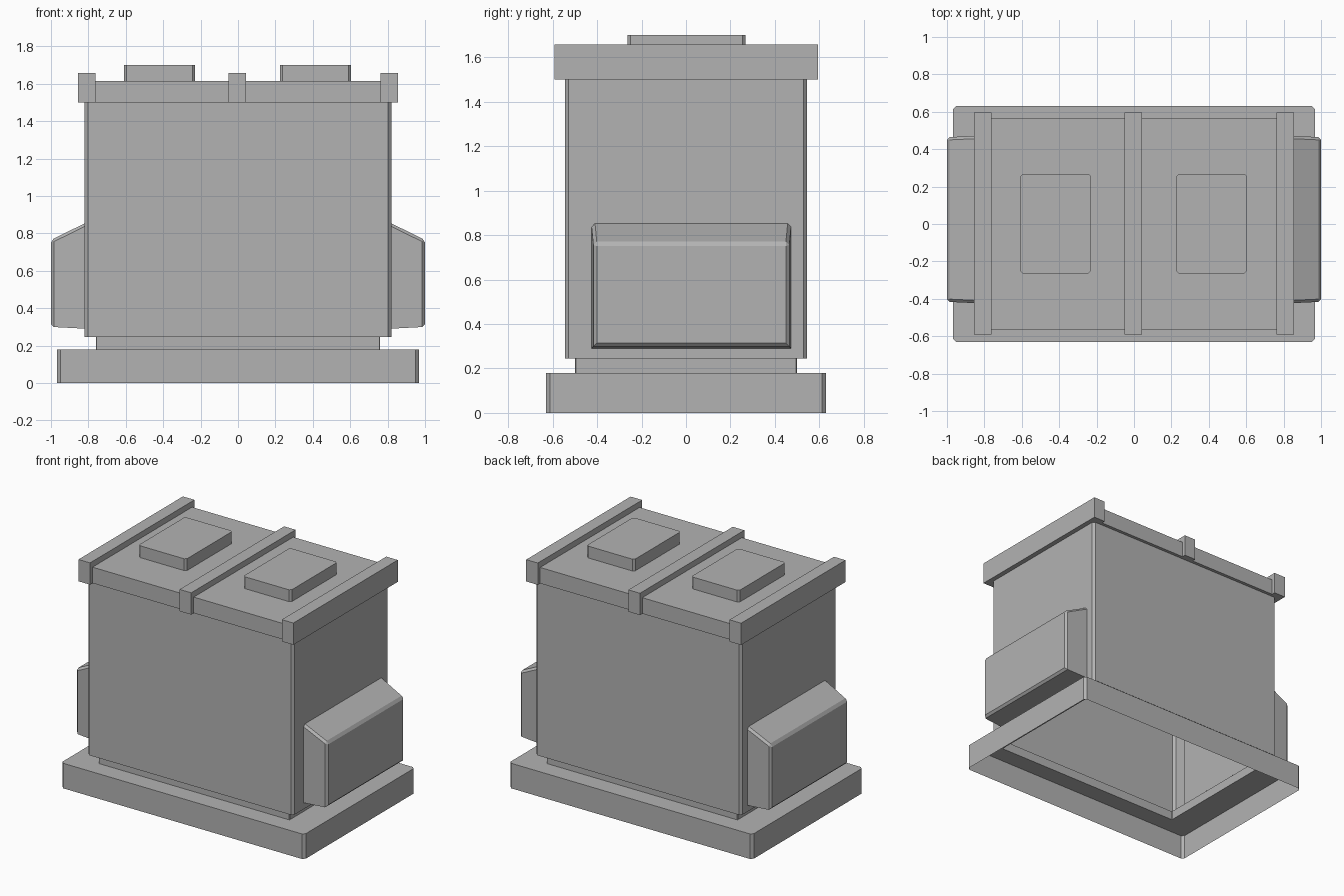
import bpy
import bmesh

cube = bpy.data.objects.get("Cube")
if cube:
    bpy.data.objects.remove(cube)

grey = bpy.data.materials.new("plain grey")
grey.use_nodes = True
colour = (0.45, 0.45, 0.45, 1)
grey.diffuse_color = colour
grey.node_tree.nodes["Principled BSDF"].inputs["Base Color"].default_value = colour


def finish(name, bm):
    bmesh.ops.recalc_face_normals(bm, faces=bm.faces)
    mesh = bpy.data.meshes.new(name)
    bm.to_mesh(mesh)
    bm.free()
    mesh.materials.append(grey)
    obj = bpy.data.objects.new(name, mesh)
    bpy.context.collection.objects.link(obj)
    return obj


def outline(x, y, cut):
    """Rectangle with chamfered corners, counter-clockwise."""
    return [(x, cut - y), (x, y - cut), (x - cut, y), (cut - x, y),
            (-x, y - cut), (-x, cut - y), (cut - x, -y), (x - cut, -y)]


def loft(name, levels, centre=(0, 0), closed_bottom=True):
    """Stack chamfered outlines given as (half x, half y, cut, z)."""
    bm = bmesh.new()
    rings = [[bm.verts.new((px + centre[0], py + centre[1], z))
              for px, py in outline(x, y, cut)] for x, y, cut, z in levels]
    for low, high in zip(rings, rings[1:]):
        for i in range(len(low)):
            j = (i + 1) % len(low)
            bm.faces.new((low[i], low[j], high[j], high[i]))
    bm.faces.new(rings[-1])
    if closed_bottom:
        bm.faces.new(rings[0][::-1])
    return finish(name, bm)


def box(name, x0, x1, y0, y1, z0, z1):
    bm = bmesh.new()
    bmesh.ops.create_cube(bm, size=1)
    for v in bm.verts:
        v.co = (x1 if v.co.x > 0 else x0, y1 if v.co.y > 0 else y0,
                z1 if v.co.z > 0 else z0)
    return finish(name, bm)


# Hollow cabinet: plinth, recessed neck and body, open underneath
loft("cabinet_body", [
    (0.968, 0.63, 0.018, 0), (0.968, 0.63, 0.018, 0.18),
    (0.76, 0.5, 0.004, 0.18), (0.76, 0.5, 0.004, 0.245),
    (0.82, 0.545, 0.017, 0.245), (0.82, 0.545, 0.017, 1.5)],
    closed_bottom=False)

# Lid with three ribs across it
box("lid", -0.8, 0.8, -0.563, 0.568, 1.5, 1.615)
for name, x in (("right_rib", -0.809), ("middle_rib", -0.004), ("left_rib", 0.809)):
    box(name, x - 0.046, x + 0.046, -0.592, 0.595, 1.5, 1.657)

# Raised pads on the lid
for name, x in (("right_pad", -0.419), ("left_pad", 0.415)):
    loft(name, [(0.19, 0.266, 0.014, 1.615), (0.19, 0.266, 0.014, 1.7)], (x, 0.002))

# Side pods with a sloping top, slightly tapered ends and softened outer edges
for name, side in (("right_pod", -1), ("left_pod", 1)):
    bm = bmesh.new()
    profile = [(0.81, 0.29), (1.0, 0.3), (1.0, 0.765), (0.81, 0.858)]
    ends = []
    for end in (-1, 1):
        ends.append([bm.verts.new((side * x, 0.024 + end * (0.449 if x < 0.9 else 0.44), z))
                     for x, z in profile])
    bm.faces.new(ends[0])
    bm.faces.new(ends[1][::-1])
    for i in range(4):
        j = (i + 1) % 4
        bm.faces.new((ends[0][i], ends[0][j], ends[1][j], ends[1][i]))
    outer = [e for e in bm.edges if any(abs(v.co.x) > 0.9 for v in e.verts)
             and not (all(v.co.z < 0.5 for v in e.verts) and abs(e.verts[0].co.x - e.verts[1].co.x) > 0.1)]
    bmesh.ops.bevel(bm, geom=outer, offset=0.015, offset_type='OFFSET',
                    segments=1, affect='EDGES')
    finish(name, bm)
